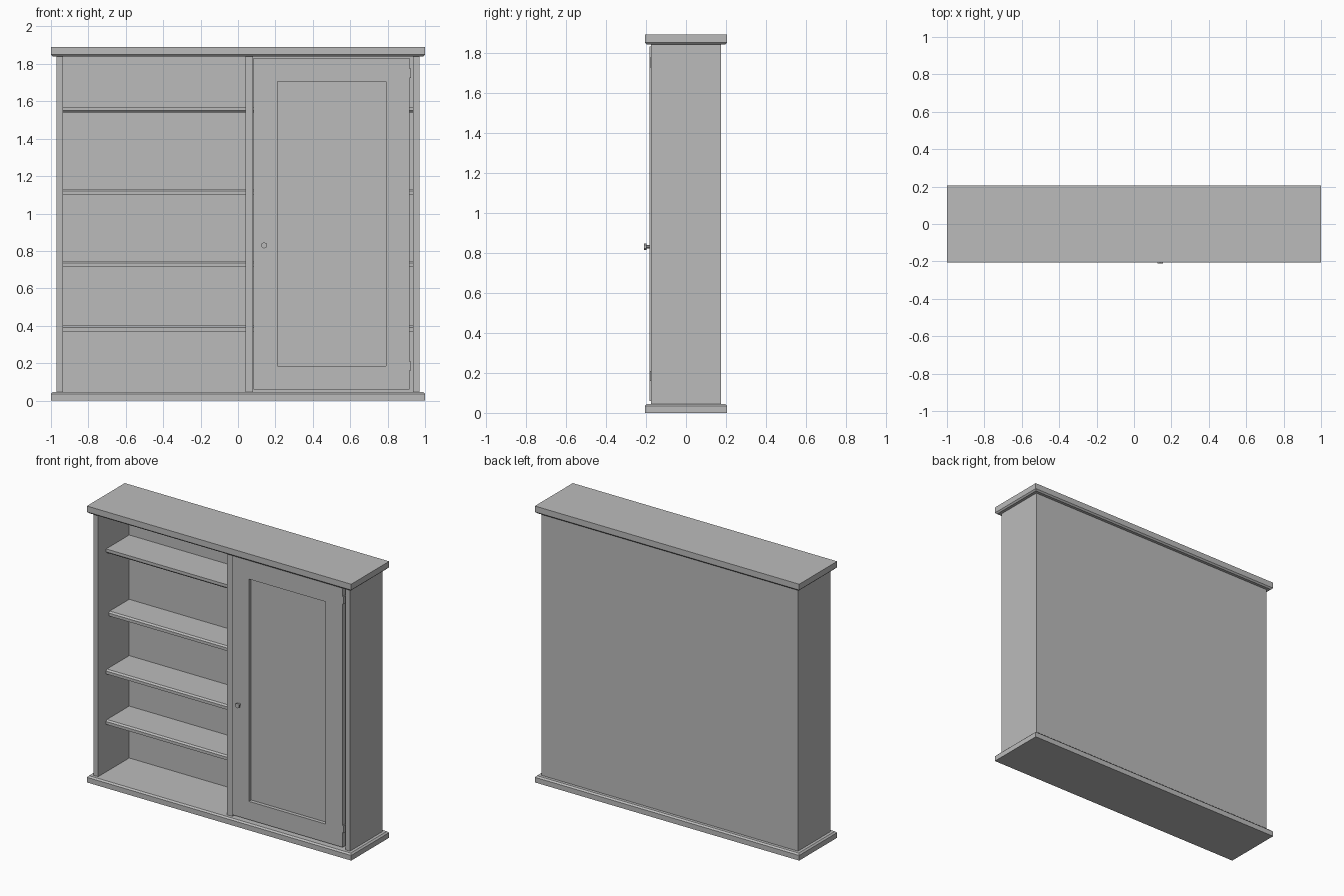
import bpy, bmesh, math
from mathutils import Matrix

default = bpy.data.objects.get("Cube")
if default:
    bpy.data.objects.remove(default)

grey = bpy.data.materials.new("plain grey")
grey.use_nodes = True
colour = (0.5, 0.5, 0.5, 1)
grey.diffuse_color = colour
grey.node_tree.nodes["Principled BSDF"].inputs["Base Color"].default_value = colour


def finish(name, bm):
    bmesh.ops.recalc_face_normals(bm, faces=bm.faces)
    mesh = bpy.data.meshes.new(name)
    bm.to_mesh(mesh)
    bm.free()
    mesh.materials.append(grey)
    obj = bpy.data.objects.new(name, mesh)
    bpy.context.collection.objects.link(obj)
    return obj


def box_mesh(x, y, z):
    """Box from (min, max) ranges."""
    bm = bmesh.new()
    bmesh.ops.create_cube(bm, size=1)
    for v in bm.verts:
        v.co = [r[0] if c < 0 else r[1] for c, r in zip(v.co, (x, y, z))]
    return bm


def box(name, x, y, z):
    return finish(name, box_mesh(x, y, z))


def chamfered(name, x, y, z, pick):
    """Box with the edges accepted by pick cut at an angle."""
    bm = box_mesh(x, y, z)
    edges = [e for e in bm.edges if all(pick(v.co) for v in e.verts)]
    bmesh.ops.bevel(bm, geom=edges, offset=0.01, segments=1, affect='EDGES')
    return finish(name, bm)


def cylinder(name, x, z, y, radius, sides):
    """Cylinder lying along y."""
    bm = bmesh.new()
    bmesh.ops.create_cone(bm, cap_ends=True, segments=sides, radius1=radius,
                          radius2=radius, depth=y[1] - y[0])
    bmesh.ops.transform(bm, verts=bm.verts, matrix=Matrix.Translation(
        (x, sum(y) / 2, z)) @ Matrix.Rotation(math.pi / 2, 4, 'X'))
    return finish(name, bm)


# Cornice and plinth, chamfered towards the carcass
FULL_X, FULL_Y = (-1, 1), (-0.205, 0.205)
chamfered("cornice", FULL_X, FULL_Y, (1.84, 1.89), lambda c: c.z < 1.85)
chamfered("plinth", FULL_X, FULL_Y, (0, 0.045), lambda c: c.z > 0.04)

# Carcass
HEIGHT, DEPTH = (0.04, 1.845), (-0.175, 0.175)
box("right_side", (-0.97, -0.935), DEPTH, HEIGHT)
box("left_side", (0.935, 0.97), DEPTH, HEIGHT)
box("divider", (0.04, 0.08), DEPTH, HEIGHT)
box("back_panel", (-0.95, 0.95), (0.16, 0.175), HEIGHT)

# Shelves in both bays, with a chamfered front edge
BAYS = {"open": (-0.94, 0.045), "closed": (0.075, 0.94)}
for bay, span in BAYS.items():
    for i, (top, front) in enumerate([(0.4, -0.09), (0.745, -0.09),
                                      (1.13, -0.06), (1.57, -0.09)]):
        low = top - 0.03
        cut_top = i < 3
        chamfered(f"{bay}_shelf_{i + 1}", span, (front, 0.165), (low, top),
                  lambda c: c.y < front + 0.01 and (c.z > low + 0.01) == cut_top)

# Door: frame with a recessed panel
door = box_mesh((0.083, 0.918), (-0.182, -0.145), (0.06, 1.832))
face = min(door.faces, key=lambda f: f.calc_center_median().y)
bmesh.ops.inset_individual(door, faces=[face], thickness=0.1)
for v in face.verts:
    v.co.x = 0.21 if v.co.x < 0.5 else 0.79
    v.co.z = 0.185 if v.co.z < 1 else 1.705
panel = bmesh.ops.extrude_discrete_faces(door, faces=[face])["faces"][0]
bmesh.ops.translate(door, verts=panel.verts, vec=(0, 0.025, 0))
finish("door", door)

# Hinges
for name, z in (("lower_hinge", 0.16), ("upper_hinge", 1.725)):
    box(name, (0.912, 0.926), (-0.18, -0.155), (z, z + 0.05))

# Knob
cylinder("knob_stem", 0.14, 0.83, (-0.2, -0.18), 0.008, 6)
cylinder("knob_head", 0.14, 0.83, (-0.21, -0.198), 0.017, 6)
